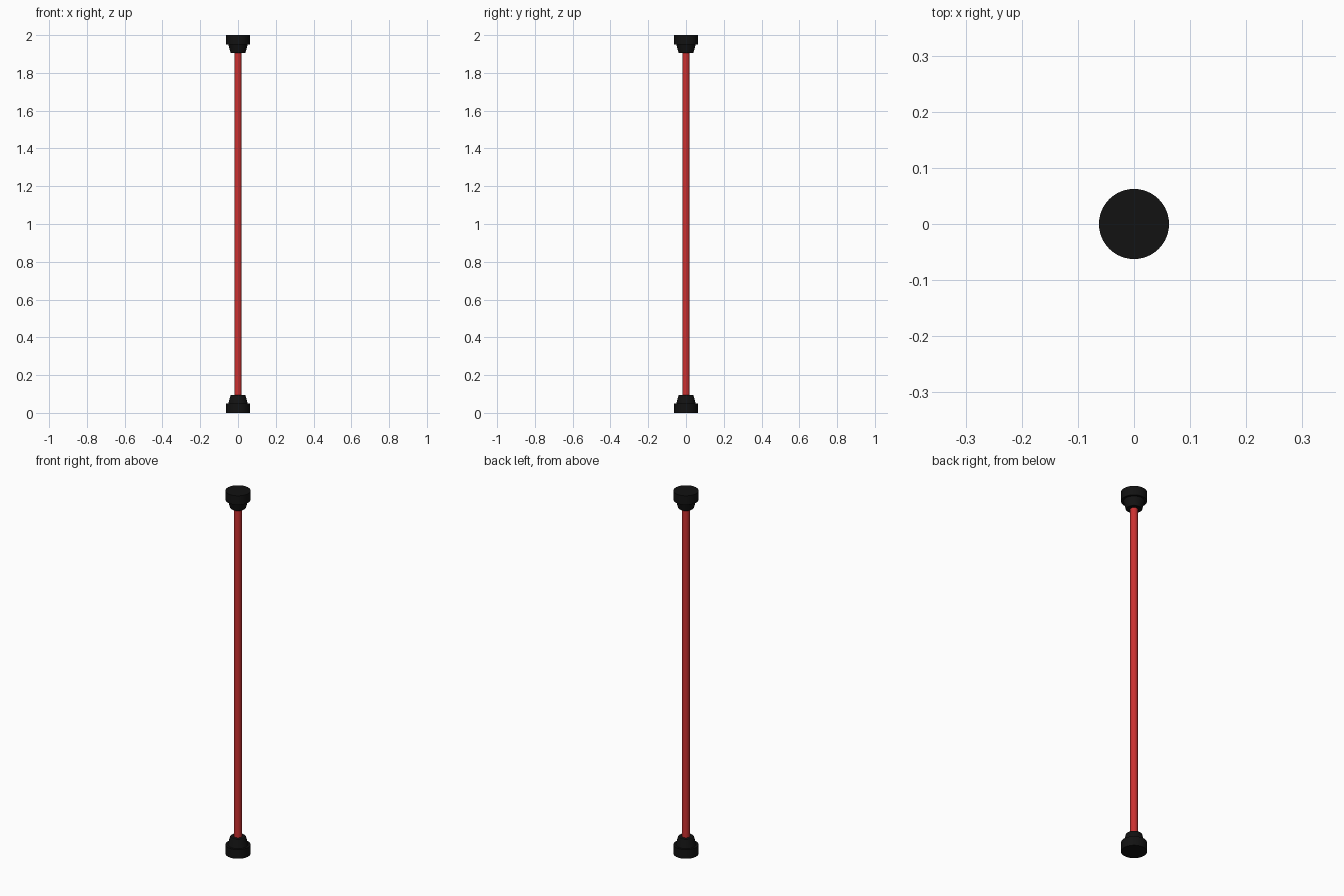
import bpy, bmesh, math

if "Cube" in bpy.data.objects:
    bpy.data.objects.remove(bpy.data.objects["Cube"])


def material(name, color):
    m = bpy.data.materials.new(name)
    m.diffuse_color = color
    m.use_nodes = True
    m.node_tree.nodes["Principled BSDF"].inputs["Base Color"].default_value = m.diffuse_color
    return m


def lathe(name, profile, mat, sides=48):
    # Spin an (r, z) profile that starts and ends on the z axis
    bm = bmesh.new()
    verts = [bm.verts.new((r, 0, z)) for r, z in profile]
    edges = [bm.edges.new(p) for p in zip(verts, verts[1:])]
    bmesh.ops.spin(bm, geom=verts + edges, cent=(0, 0, 0), axis=(0, 0, 1),
                   angle=math.tau, steps=sides, use_duplicate=False)
    bmesh.ops.remove_doubles(bm, verts=bm.verts, dist=1e-5)
    bmesh.ops.recalc_face_normals(bm, faces=bm.faces)
    mesh = bpy.data.meshes.new(name)
    bm.to_mesh(mesh)
    bm.free()
    ob = bpy.data.objects.new(name, mesh)
    bpy.context.collection.objects.link(ob)
    mesh.materials.append(mat)
    bpy.ops.object.select_all(action='DESELECT')
    bpy.context.view_layer.objects.active = ob
    ob.select_set(True)
    bpy.ops.object.shade_smooth_by_angle(angle=math.radians(30))
    return ob


black = material("black_rubber", (0.006, 0.006, 0.006, 1))
red = material("red_paint", (0.6, 0.03, 0.03, 1))

# Stepped end caps: a flat disc with a tapered collar, mirrored at the top
cap = [(0, 0), (0.0625, 0), (0.0625, 0.05), (0.051, 0.05),
       (0.040, 0.092), (0.037, 0.095), (0, 0.095)]
lathe("bottom_cap", cap, black)
lathe("top_cap", [(r, 2 - z) for r, z in cap], black)

# Long pole between the caps
lathe("pole", [(0, 0.08), (0.019, 0.08), (0.019, 1.92), (0, 1.92)], red, 32)
